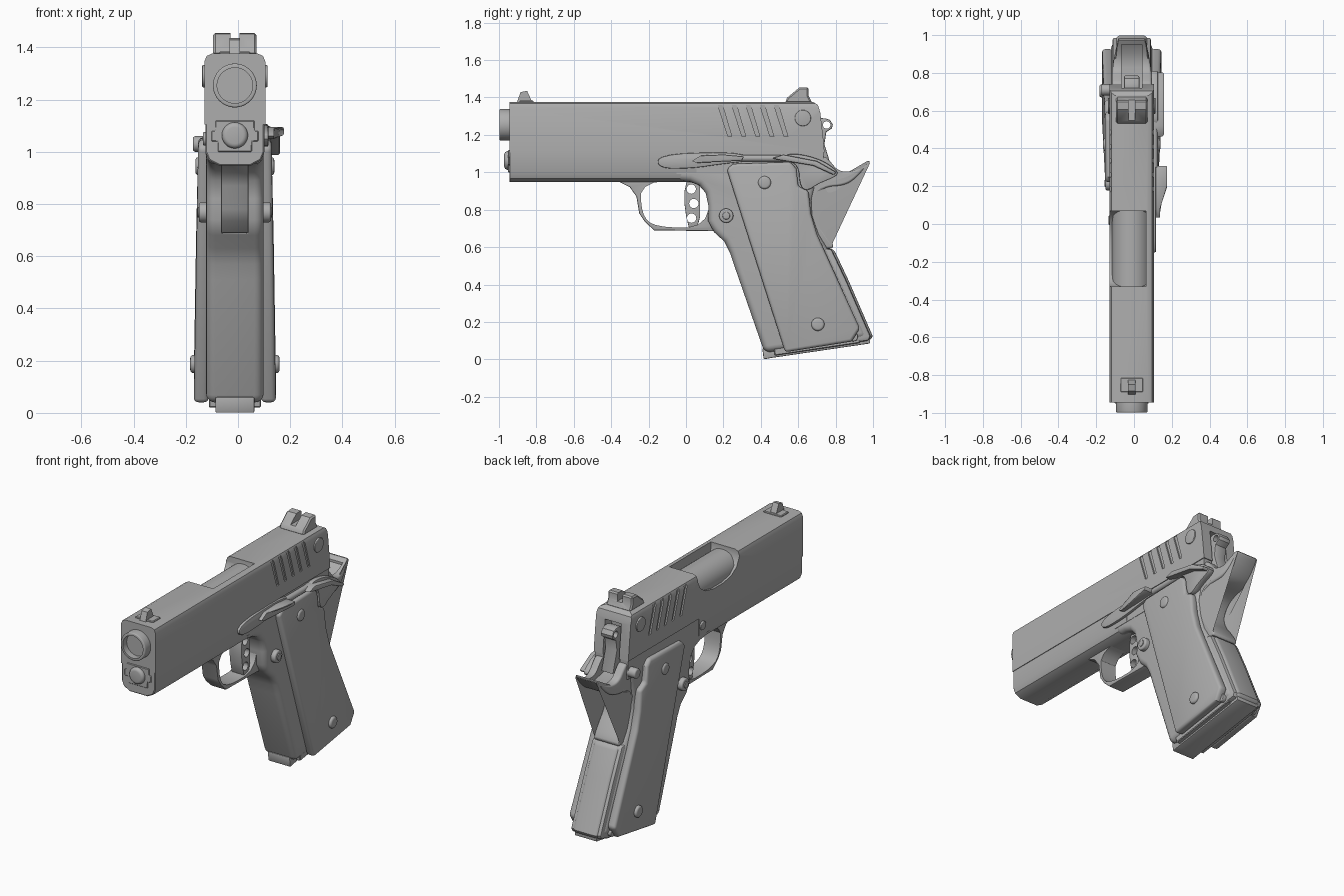
import bpy, bmesh, math

if "Cube" in bpy.data.objects:
    bpy.data.objects.remove(bpy.data.objects["Cube"])

CX = -0.012          # centre plane of the body
PARTS = []

mat = bpy.data.materials.new("gunmetal_grey")
mat.use_nodes = True
GREY = (0.42, 0.42, 0.42, 1)
mat.diffuse_color = GREY
mat.node_tree.nodes["Principled BSDF"].inputs["Base Color"].default_value = GREY


def apply(ob):
    dg = bpy.context.evaluated_depsgraph_get()
    me = bpy.data.meshes.new_from_object(ob.evaluated_get(dg))
    ob.modifiers.clear()
    ob.data = me


def prism(name, pts, lo, hi, axis="X", bevel=0, seg=3):
    """Extrude a (y,z) outline along x, or an (x,z) outline along y."""
    bm = bmesh.new()
    rings = []
    for d in (lo, hi):
        rings.append([bm.verts.new((d + CX, a, b) if axis == "X" else (a + CX, d, b)) for a, b in pts])
    bm.faces.new(rings[0])
    bm.faces.new(rings[1])
    n = len(pts)
    for i in range(n):
        j = (i + 1) % n
        bm.faces.new((rings[0][i], rings[0][j], rings[1][j], rings[1][i]))
    bmesh.ops.recalc_face_normals(bm, faces=bm.faces)
    me = bpy.data.meshes.new(name)
    bm.to_mesh(me)
    bm.free()
    me.materials.append(mat)
    ob = bpy.data.objects.new(name, me)
    bpy.context.collection.objects.link(ob)
    if bevel:
        m = ob.modifiers.new("bevel", "BEVEL")
        m.width, m.segments = bevel, seg
        m.limit_method, m.angle_limit = "ANGLE", math.radians(50)
        m.use_clamp_overlap = False
        apply(ob)
    PARTS.append(ob)
    return ob


def circle(a, b, r, n=32):
    return [(a + r * math.cos(2 * math.pi * i / n), b + r * math.sin(2 * math.pi * i / n)) for i in range(n)]


def box(a0, a1, b0, b1):
    return [(a0, b0), (a1, b0), (a1, b1), (a0, b1)]


def rounded(pts, passes=2):
    """Corner cutting, turns a coarse outline into a curved one."""
    for _ in range(passes):
        out = []
        for i, (a, b) in enumerate(pts):
            c, d = pts[(i + 1) % len(pts)]
            out += [(a * .75 + c * .25, b * .75 + d * .25), (a * .25 + c * .75, b * .25 + d * .75)]
        pts = out
    return pts


def cut(ob, tool, op="DIFFERENCE"):
    m = ob.modifiers.new("cut", "BOOLEAN")
    m.object, m.operation, m.solver = tool, op, "EXACT"
    apply(ob)
    PARTS.remove(tool)
    bpy.data.objects.remove(tool)


def pair(name, pts, lo, hi, **kw):
    """Same part on both sides of the body."""
    return [prism("left_" + name, pts, lo, hi, **kw), prism("right_" + name, pts, -hi, -lo, **kw)]


def reshape(ob, rule):
    for v in ob.data.vertices:
        v.co.x = CX + rule(v.co.x - CX, v.co.y, v.co.z)


# Slide: side outline crossed with a rounded section
section = [(-.117, 1.105), (-.117, 1.345), (-.108, 1.367), (-.088, 1.376),
           (.088, 1.376), (.108, 1.367), (.117, 1.345), (.117, 1.105)]
slide = prism("slide", section, -.945, .8, axis="Y")
side = [(-1, 1.0), (-1, 1.5), (.67, 1.5), (.68, 1.376), (.705, 1.36), (.718, 1.32), (.735, 1.17), (.75, 1.0)]
cut(slide, prism("tool", side, -.3, .3), "INTERSECT")
# Ejection port, open on the right and the top
port = rounded([(-.33, 1.5), (-.33, 1.235), (.07, 1.235), (.07, 1.5)], 2)
cut(slide, prism("tool", port, -.3, .075))
# Slanted rear serrations
for i in range(5):
    y = .19 + i * .075
    slot = [(y - .02, 1.36), (y + .005, 1.36), (y + .055, 1.19), (y + .035, 1.19)]
    for s in (-1, 1):
        cut(slide, prism("tool", slot, s * .158 - .05, s * .158 + .05))
# Hammer slot in the rear face
cut(slide, prism("tool", box(.66, .9, 1.0, 1.31), -.055, .055))
cut(slide, prism("tool", circle(0, 1.254, .08), -1.1, -.6, axis="Y"))
pair("firing_pin_stop", circle(.625, 1.29, .043), .10, .125, bevel=.004)

# Barrel, chamber and muzzle bushing
barrel = prism("barrel", circle(0, 1.254, .084, 48), -.998, -.9, axis="Y", bevel=.006)
cut(barrel, prism("tool", circle(0, 1.254, .068, 48), -1.1, -.96, axis="Y"))
prism("chamber", circle(-.002, 1.25, .102, 48), -.4, .12, axis="Y")

# Dust cover and spring plug
under = [(-.113, 1.112), (-.113, 1.0), (-.1, .968), (-.06, .947), (.06, .947),
         (.1, .968), (.113, 1.0), (.113, 1.112)]
prism("dust_cover", under, -.945, .06, axis="Y", bevel=.005, seg=1)
key = [(-.075, 1.12), (-.075, 1.08), (-.09, 1.08), (-.09, 1.04), (-.065, 1.04), (-.065, 1.0),
       (.065, 1.0), (.065, 1.04), (.09, 1.04), (.09, 1.08), (.075, 1.08), (.075, 1.12)]
prism("spring_tunnel", key, -.951, -.9, axis="Y", bevel=.003, seg=1)
prism("spring_plug", circle(0, 1.063, .05), -.972, -.9, axis="Y", bevel=.018, seg=4)

# Grip frame
frame_outline = [(-.05, 1.112), (-.05, .955), (.02, .95), (.07, .93), (.105, .89), (.12, .82), (.118, .74),
                 (.15, .68), (.205, .63), (.235, .57), (.255, .51), (.42, .035), (.975, .115),
                 (.765, .58), (.71, .67), (.675, .77), (.675, .85), (.7, .95), (.735, 1.112)]
frame = prism("frame", frame_outline, -.11, .11, bevel=.035, seg=5)
cut(frame, prism("tool", box(.68, .9, 1.02, 1.3), -.055, .055))
prism("receiver_rail", box(-.05, .735, .99, 1.11), -.112, .112)
cut(PARTS[-1], prism("tool", box(.66, .9, .9, 1.3), -.055, .055))

# Trigger guard and trigger
guard_outline = [(-.37, .955), (-.30, .92), (-.265, .87), (-.25, .78), (-.22, .735), (-.17, .69),
                 (.16, .685), (.21, .70), (.21, .955)]
guard = prism("trigger_guard", guard_outline, -.053, .053, bevel=.006, seg=2)
opening = rounded([(-.24, .955), (-.24, .78), (-.17, .705), (.12, .705), (.12, .955)], 2)
cut(guard, prism("tool", opening, -.2, .2))
trigger = prism("trigger", [(.005, .955), (-.008, .9), (-.008, .83), (0, .77), (.015, .705),
                            (.06, .705), (.075, .76), (.075, .955)], -.042, .042, bevel=.004, seg=2)
for y, z in ((.028, .91), (.042, .833), (.03, .755)):
    cut(trigger, prism("tool", circle(y, z, .025, 20), -.2, .2))

# Grip panels, flared towards the bottom
panel = [(.218, 1.015), (.25, 1.045), (.56, 1.055), (.59, 1.02), (.6, .925), (.655, .9), (.668, .78),
         (.70, .67), (.93, .165), (.885, .095), (.53, .038)]
for ob in pair("grip_panel", panel, .09, .14, bevel=.016, seg=3):
    reshape(ob, lambda x, y, z: x * (1.0 + .12 * max(0, min(1, (1.05 - z) / .75))))
for y, z, x in ((.42, .945, .145), (.705, .187, .165)):
    pair("grip_screw", circle(y, z, .035), x - .04, x + .006, bevel=.012)
pair("magazine_catch", circle(.215, .768, .038), .08, .138, bevel=.008)
pair("magazine_catch_pin", circle(.215, .768, .02, 20), .08, .143, bevel=.003)
pair("housing_pin", circle(.895, .12, .024, 20), .08, .125, bevel=.004)

# Mainspring housing, grip safety with beavertail, magazine base
housing = [(.70, .60), (.79, .59), (.87, .42), (.998, .125), (.99, .1), (.88, .085)]
prism("mainspring_housing", housing, -.085, .085, bevel=.025, seg=4)
prism("housing_edge", [(a - .012, b) for a, b in housing], -.102, .102, bevel=.012, seg=2)
tail = [(.62, 1.07), (.62, .9), (.665, .86), (.665, .78), (.685, .68), (.70, .60), (.79, .59), (.785, .62),
        (.745, .68), (.69, .75), (.675, .84), (.73, .92), (.85, .93), (.91, .97), (.98, 1.05),
        (.985, 1.065), (.93, 1.025), (.87, 1.0), (.81, 1.01), (.77, 1.06), (.74, 1.09)]
beavertail = prism("grip_safety", rounded(tail, 2), -.105, .105, bevel=.012, seg=3)
reshape(beavertail, lambda x, y, z: x * (1 - .32 * max(0, min(1, (y - .78) / .2)) ** 1.5))
reshape(beavertail, lambda x, y, z: x * (.82 if z < .8 else .82 + .18 * min(1, (z - .8) / .12)))
cut(beavertail, prism("tool", [(.6, 1.2), (.7, 1.0), (.83, .975), (.9, .99), (.95, 1.025), (.95, 1.2)], -.055, .055))
prism("magazine_base", [(.408, .06), (.415, .0), (.46, .008), (.985, .085), (.985, .13)], -.075, .075, bevel=.006, seg=2)
for ob in pair("magazine_lip", [(.47, .06), (.475, .02), (.93, .088), (.93, .13)], .06, .1, bevel=.004, seg=1):
    ob.name = ob.name.replace("lip", "well_edge")

# Hammer: ring head and shank
hammer = prism("hammer", [(.69, 1.28), (.72, 1.29), (.745, 1.288), (.77, 1.28), (.785, 1.255), (.78, 1.235), (.75, 1.215),
                          (.74, 1.15), (.78, 1.02), (.69, 1.02)], -.04, .04, bevel=.006, seg=2)
cut(hammer, prism("tool", circle(.752, 1.253, .02, 20), -.2, .2))

# Sights
prism("front_sight_base", box(-.89, -.815, 1.36, 1.384), -.06, .06, bevel=.004, seg=1)
prism("front_sight", [(-.905, 1.37), (-.885, 1.428), (-.85, 1.436), (-.82, 1.37)], -.02, .02)
rear = prism("rear_sight", [(.53, 1.37), (.54, 1.398), (.605, 1.452), (.655, 1.455), (.655, 1.41), (.675, 1.37)],
             -.083, .083, bevel=.008, seg=1)
cut(rear, prism("tool", box(-.017, .017, 1.405, 1.6), .3, .9, axis="Y"))

# Slide stop on the left with an outward thumb shelf
prism("slide_stop", rounded([(-.15, 1.095), (-.15, 1.02), (.03, 1.02), (.2, 1.045), (.34, 1.06), (.34, 1.09), (.2, 1.11)], 2),
      .1, .128, bevel=.005, seg=2)
shelf = prism("slide_stop_shelf", [(.03, 1.06), (.06, 1.05), (.30, 1.062), (.31, 1.085), (.2, 1.095), (.08, 1.09)],
              .1, .188, bevel=.008, seg=2)
reshape(shelf, lambda x, y, z: x if y > .13 else min(x, .15))
prism("plunger_tube", circle(CX + .012, 1.075, .018, 16), .3, .55, axis="Y")
reshape(PARTS[-1], lambda x, y, z: x + .12)
for ob in pair("slide_stop_pin", circle(.02, 1.05, .026, 20), .09, .122, bevel=.004):
    pass

# Thumb safety on the left, its pivot on the right
prism("thumb_safety", rounded([(.53, 1.095), (.53, 1.065), (.6, 1.04), (.61, .92), (.65, .9), (.71, .94),
                               (.81, .98), (.81, 1.01), (.72, 1.07), (.6, 1.1)], 2), .1, .138, bevel=.006, seg=2)
prism("thumb_safety_shelf", [(.46, 1.075), (.5, 1.065), (.68, 1.035), (.79, .985), (.805, 1.0), (.7, 1.06), (.52, 1.095)],
      .1, .172, bevel=.008, seg=2)
prism("safety_pivot", circle(.71, 1.03, .03, 20), -.16, -.08, bevel=.008)

# Smooth shading with crisp edges
bpy.ops.object.select_all(action="DESELECT")
for ob in PARTS:
    ob.select_set(True)
bpy.context.view_layer.objects.active = PARTS[0]
bpy.ops.object.shade_smooth_by_angle(angle=math.radians(32))
